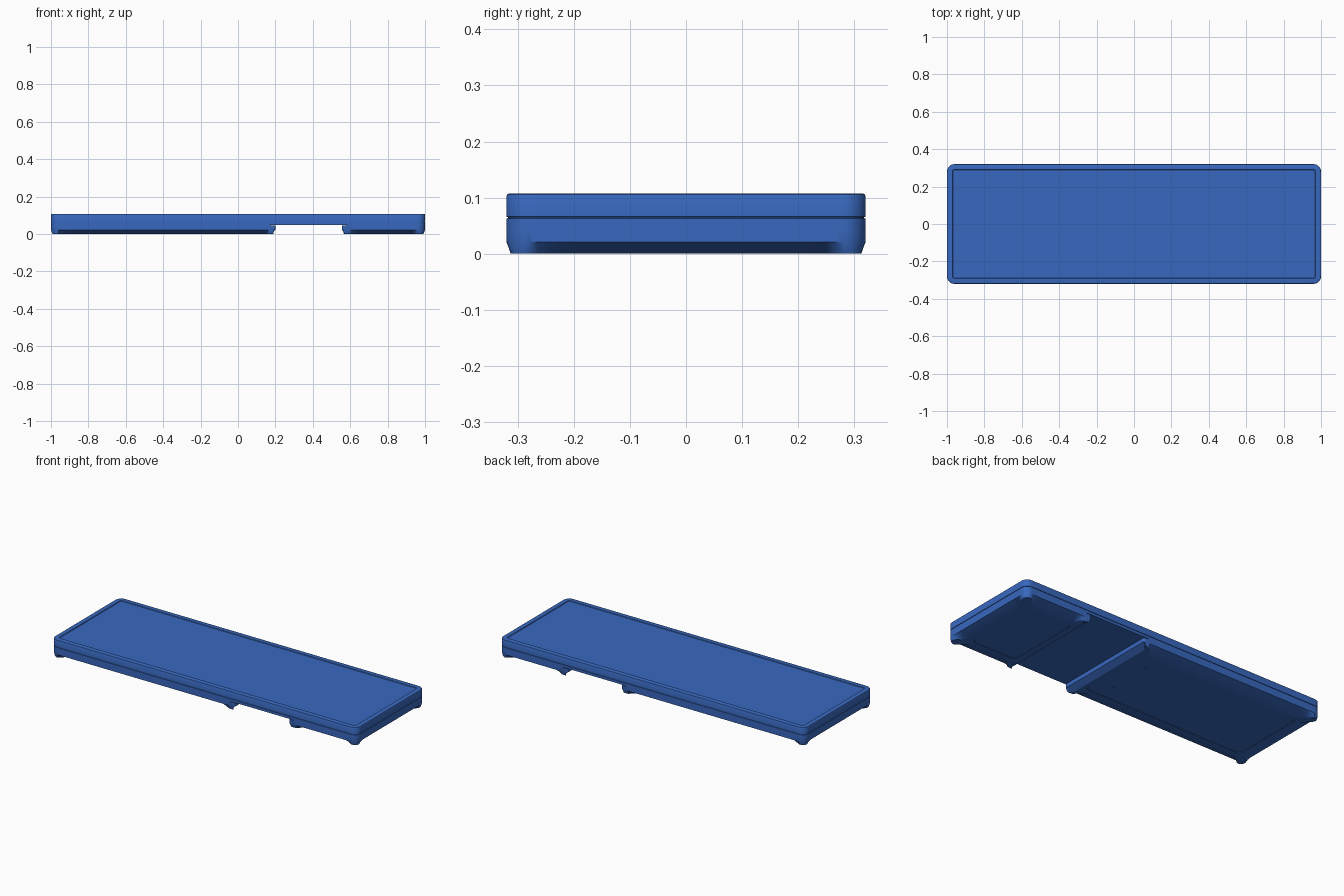
import bpy, bmesh, math

if "Cube" in bpy.data.objects:
    bpy.data.objects.remove(bpy.data.objects["Cube"])

HY = 0.32          # half depth
N_EDGE, N_ARC = 40, 8

mat = bpy.data.materials.new("blue_shell")
mat.diffuse_color = (0.04, 0.14, 0.52, 1)
mat.use_nodes = True
mat.node_tree.nodes["Principled BSDF"].inputs["Base Color"].default_value = mat.diffuse_color


def smooth(a, b, t):
    t = min(1, max(0, (t - a) / (b - a)))
    return t * t * (3 - 2 * t)


def outline(x0, x1, hy, r_left, r_right):
    """Rounded rectangle as (x, y, nx, ny), counter-clockwise, with a fixed point count."""
    corners = [(x1, hy, r_right, 1, 1, 0), (x0, hy, r_left, -1, 1, 90),
               (x0, -hy, r_left, -1, -1, 180), (x1, -hy, r_right, 1, -1, 270)]
    arcs = []
    for cx, cy, r, sx, sy, start in corners:
        arc = []
        for i in range(N_ARC + 1):
            a = math.radians(start + 90 * i / N_ARC)
            nx, ny = math.cos(a), math.sin(a)
            arc.append((cx - sx * r + r * nx, cy - sy * r + r * ny, nx, ny))
        arcs.append(arc)
    pts = []
    for k, arc in enumerate(arcs):
        pts += arc
        p, q = arc[-1], arcs[(k + 1) % 4][0]
        for i in range(1, N_EDGE):
            t = i / N_EDGE
            pts.append((p[0] + (q[0] - p[0]) * t, p[1] + (q[1] - p[1]) * t, p[2], p[3]))
    return pts


def inset(pts, d):
    return [(x - nx * d, y - ny * d, nx, ny) for x, y, nx, ny in pts]


def finish(obj):
    obj.data.materials.append(mat)
    bpy.ops.object.select_all(action='DESELECT')
    obj.select_set(True)
    bpy.context.view_layer.objects.active = obj
    bpy.ops.object.shade_smooth_by_angle(angle=math.radians(28))
    return obj


def loft(name, rings, cap_first=True):
    """Skin a stack of (z, outline) rings and cap the ends."""
    bm = bmesh.new()
    loops = [[bm.verts.new((p[0], p[1], z)) for p in pts] for z, pts in rings]
    n = len(loops[0])
    for a, b in zip(loops, loops[1:]):
        for i in range(n):
            j = (i + 1) % n
            bm.faces.new((a[i], a[j], b[j], b[i]))
    bm.faces.new(loops[-1])
    if cap_first:
        bm.faces.new(list(reversed(loops[0])))
    bmesh.ops.recalc_face_normals(bm, faces=bm.faces)
    me = bpy.data.meshes.new(name)
    bm.to_mesh(me)
    bm.free()
    obj = bpy.data.objects.new(name, me)
    bpy.context.collection.objects.link(obj)
    return finish(obj)


# Upper shell: seam groove at the side, soft top edge, shallow recessed top
full = outline(-1, 1, HY, 0.04, 0.04)
loft("upper_shell", [
    (0.048, full), (0.063, full), (0.0635, inset(full, 0.003)),
    (0.0655, inset(full, 0.003)), (0.066, full), (0.103, full),
    (0.106, inset(full, 0.0015)), (0.107, inset(full, 0.004)),
    (0.107, inset(full, 0.029)), (0.1035, inset(full, 0.031))])


# Underside blocks: undercut neck, wall, sloped belly that leaves corner feet
def underside_block(name, x0, x1, notch):
    """notch = +1 or -1: the end that faces the gap between the blocks."""
    rl, rr = (0.04, 0.012) if notch > 0 else (0.012, 0.04)
    wall = outline(x0, x1, HY, rl, rr)
    if notch > 0:
        neck = outline(x0, x1 - 0.025, HY, rl, rr)
        panel = outline(x0 + 0.09, x1 - 0.06, HY - 0.09, 0.03, 0.03)
    else:
        neck = outline(x0 + 0.025, x1, HY, rl, rr)
        panel = outline(x0 + 0.06, x1 - 0.09, HY - 0.09, 0.03, 0.03)
    belly = []
    for x, y, nx, ny in wall:
        fy = 0.008 + 0.055 * smooth(0.035, 0.1, min(x - x0, x1 - x))
        fx = 0.008 + 0.055 * smooth(0.035, 0.11, HY - abs(y))
        if nx * notch > 0:
            fx = 0.035
        belly.append((x - nx * abs(nx) ** 1 * fx if nx > 0 else x + nx * nx * fx,
                      y - math.copysign(ny * ny * fy, ny), nx, ny))
    loft(name, [(0.048, neck), (0.045, neck), (0.045, wall), (0.021, wall),
                (0.0, belly), (0.0, panel), (0.003, inset(panel, 0.003))], cap_first=False)


underside_block("long_underside_block", -1, 0.2, 1)
underside_block("short_underside_block", 0.555, 1, -1)

# Screw heads sitting in the long panel
for s in (-1, 1):
    bpy.ops.mesh.primitive_cylinder_add(vertices=24, radius=0.009, depth=0.003,
                                        location=(0.03, s * 0.13, 0.002))
    screw = bpy.context.object
    screw.name = "screw_head"
    finish(screw)
